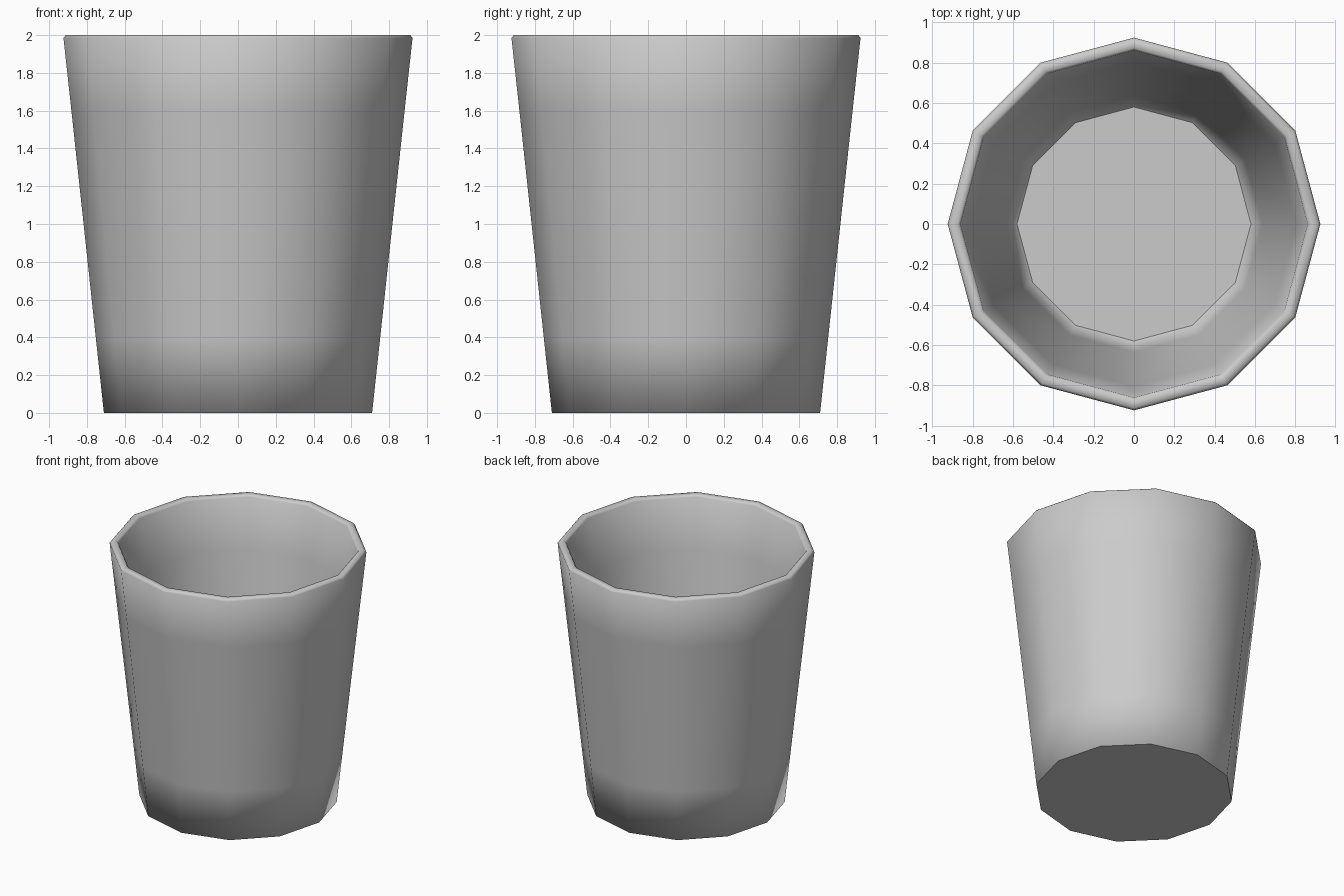
import bpy, bmesh
from math import cos, sin, pi

if "Cube" in bpy.data.objects:
    bpy.data.objects.remove(bpy.data.objects["Cube"])

SIDES = 12
# Profile (radius, height): outside wall up, rounded rim, inside wall down to the floor
PROFILE = [(0.71, 0), (0.753, 0.4), (0.882, 1.6), (0.924, 1.985), (0.912, 2.0),
           (0.873, 2.0), (0.861, 1.985), (0.805, 1.6), (0.636, 0.46), (0.58, 0.08)]

bm = bmesh.new()
rings = [[bm.verts.new((r * cos(2 * pi * i / SIDES), r * sin(2 * pi * i / SIDES), z))
          for i in range(SIDES)] for r, z in PROFILE]

# Walls and rim
for low, high in zip(rings, rings[1:]):
    for i in range(SIDES):
        j = (i + 1) % SIDES
        bm.faces.new((low[i], low[j], high[j], high[i]))

# Underside and inner floor
bm.faces.new(rings[0][::-1])
bm.faces.new(rings[-1])
for f in bm.faces:
    f.smooth = True

mesh = bpy.data.meshes.new("cup")
bm.to_mesh(mesh)
bm.free()
cup = bpy.data.objects.new("cup", mesh)
bpy.context.collection.objects.link(cup)

# Soft shading on the walls, flat shading on the two end discs
soft = [v.normal.copy() for v in mesh.vertices]
normals = [None] * len(mesh.loops)
for p in mesh.polygons:
    for li in p.loop_indices:
        flat = len(p.vertices) > 4
        normals[li] = p.normal.copy() if flat else soft[mesh.loops[li].vertex_index]
mesh.normals_split_custom_set(normals)
